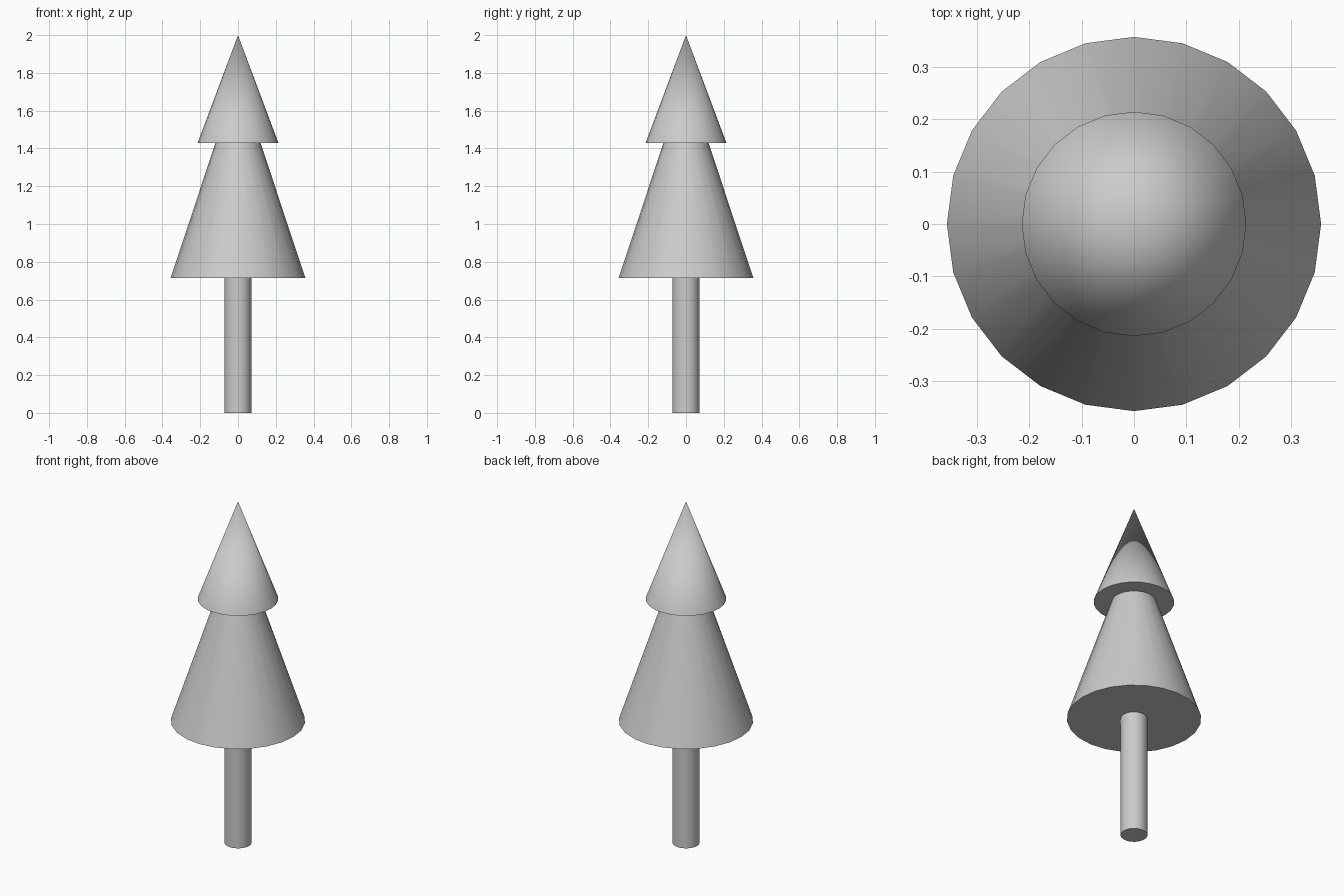
import bpy, bmesh, math

cube = bpy.data.objects.get("Cube")
if cube:
    bpy.data.objects.remove(cube, do_unlink=True)

grey = bpy.data.materials.new("plain_grey")
grey.use_nodes = True
colour = (0.6, 0.6, 0.6, 1)
grey.diffuse_color = colour
grey.node_tree.nodes["Principled BSDF"].inputs["Base Color"].default_value = colour

SIDES = 24
UNIT = 2 / 2.8


def tapered_part(name, bottom, height, radius_low, radius_high):
    """Closed round part standing at the given height, tapering upward."""
    bm = bmesh.new()
    bmesh.ops.create_cone(bm, cap_ends=True, segments=SIDES,
                          radius1=radius_low * UNIT, radius2=radius_high * UNIT,
                          depth=height * UNIT)
    bmesh.ops.translate(bm, vec=(0, 0, (bottom + height / 2) * UNIT), verts=bm.verts)
    bmesh.ops.remove_doubles(bm, verts=bm.verts, dist=0.0001)
    mesh = bpy.data.meshes.new(name)
    bm.to_mesh(mesh)
    bm.free()
    mesh.materials.append(grey)
    part = bpy.data.objects.new(name, mesh)
    bpy.context.collection.objects.link(part)
    bpy.ops.object.select_all(action="DESELECT")
    part.select_set(True)
    bpy.context.view_layer.objects.active = part
    bpy.ops.object.shade_smooth_by_angle(angle=math.radians(40))
    return part


# Trunk, then the two tiers of foliage
tapered_part("trunk", 0, 1, 0.1, 0.1)
tapered_part("lower_foliage", 1, 1, 0.5, 0.167)
tapered_part("upper_foliage", 2, 0.8, 0.3, 0)
